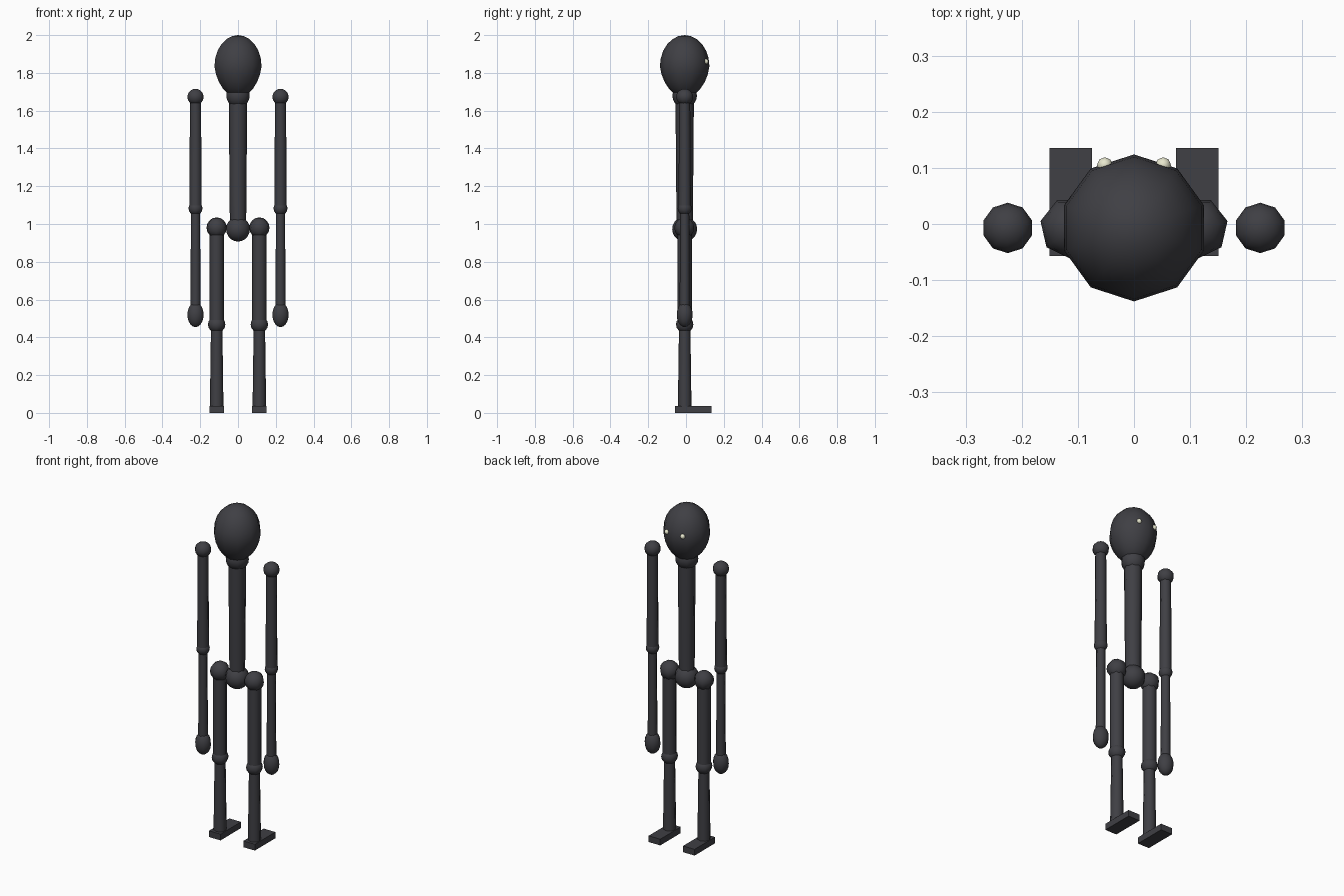
import bpy, bmesh, math
from mathutils import Matrix, Vector

if "Cube" in bpy.data.objects:
    bpy.data.objects.remove(bpy.data.objects["Cube"])

Y = -0.007  # depth of the body axis


def material(name, rgb):
    m = bpy.data.materials.new(name)
    m.diffuse_color = (*rgb, 1)
    m.use_nodes = True
    m.node_tree.nodes["Principled BSDF"].inputs["Base Color"].default_value = m.diffuse_color
    return m


DARK = material("charcoal", (0.05, 0.05, 0.058))
CREAM = material("pale_cream", (0.80, 0.80, 0.62))


def finish(name, bm, mat, smooth=True):
    bmesh.ops.recalc_face_normals(bm, faces=bm.faces)
    me = bpy.data.meshes.new(name)
    bm.to_mesh(me)
    bm.free()
    me.materials.append(mat)
    for p in me.polygons:
        p.use_smooth = smooth
    ob = bpy.data.objects.new(name, me)
    bpy.context.collection.objects.link(ob)
    return ob


def ball(name, center, radii, segs=10, rings=10, turn=0.0, mat=DARK, egg=0.0):
    """Ellipsoid; egg narrows its lower half."""
    bm = bmesh.new()
    bmesh.ops.create_uvsphere(bm, u_segments=segs, v_segments=rings, radius=1)
    bmesh.ops.rotate(bm, verts=bm.verts, matrix=Matrix.Rotation(turn, 3, 'Z'))
    for v in bm.verts:
        k = 1 - egg * max(0, -v.co.z)
        v.co = Vector((v.co.x * radii[0] * k, v.co.y * radii[1] * k,
                       v.co.z * radii[2])) + Vector(center)
    return finish(name, bm, mat)


def limb(name, x, z0, z1, r0, r1, segs=8):
    """Tapered upright rod, r0 at the bottom and r1 at the top."""
    bm = bmesh.new()
    bmesh.ops.create_cone(bm, cap_ends=True, segments=segs, radius1=r0,
                          radius2=r1, depth=z1 - z0)
    bmesh.ops.translate(bm, verts=bm.verts, vec=(x, Y, (z0 + z1) / 2))
    ob = finish(name, bm, DARK)
    for p in ob.data.polygons:
        p.use_smooth = abs(p.normal.z) < 0.7
    return ob


# head, neck, torso and pelvis
ball("head", (0, Y, 1.835), (0.131, 0.131, 0.165), 10, 12, egg=0.12)
ball("neck", (0, Y, 1.68), (0.065, 0.065, 0.065), 10, 10)
limb("torso", 0, 0.98, 1.68, 0.043, 0.049)
ball("pelvis", (0, Y, 0.973), (0.066, 0.066, 0.066), 10, 10)

for side, s in (("left", -1), ("right", 1)):
    # eye, at the far side of the head
    ball(side + "_eye", (s * 0.052, 0.105, 1.86), (0.014,) * 3, 8, 6, mat=CREAM)

    # arm
    x = s * 0.225
    ball(side + "_shoulder", (x, Y, 1.673), (0.045, 0.045, 0.043))
    limb(side + "_upper_arm", x, 1.08, 1.673, 0.033, 0.029)
    ball(side + "_elbow", (x, Y, 1.083), (0.037, 0.037, 0.037), 8, 8)
    limb(side + "_forearm", x, 0.52, 1.083, 0.027, 0.024)
    ball(side + "_hand", (x, Y, 0.52), (0.045, 0.042, 0.066))

    # leg
    x = s * 0.113
    ball(side + "_hip", (x, Y, 0.98), (0.055,) * 3, 7, 8, turn=math.pi)
    limb(side + "_thigh", x, 0.47, 0.98, 0.038, 0.038)
    ball(side + "_knee", (x, Y, 0.468), (0.046, 0.046, 0.044), 8, 8)
    limb(side + "_shin", x, 0.03, 0.468, 0.036, 0.030)

    # foot
    bm = bmesh.new()
    bmesh.ops.create_cube(bm, size=1)
    bmesh.ops.scale(bm, verts=bm.verts, vec=(0.076, 0.192, 0.037))
    bmesh.ops.translate(bm, verts=bm.verts, vec=(x, 0.039, 0.0185))
    finish(side + "_foot", bm, DARK, smooth=False)
